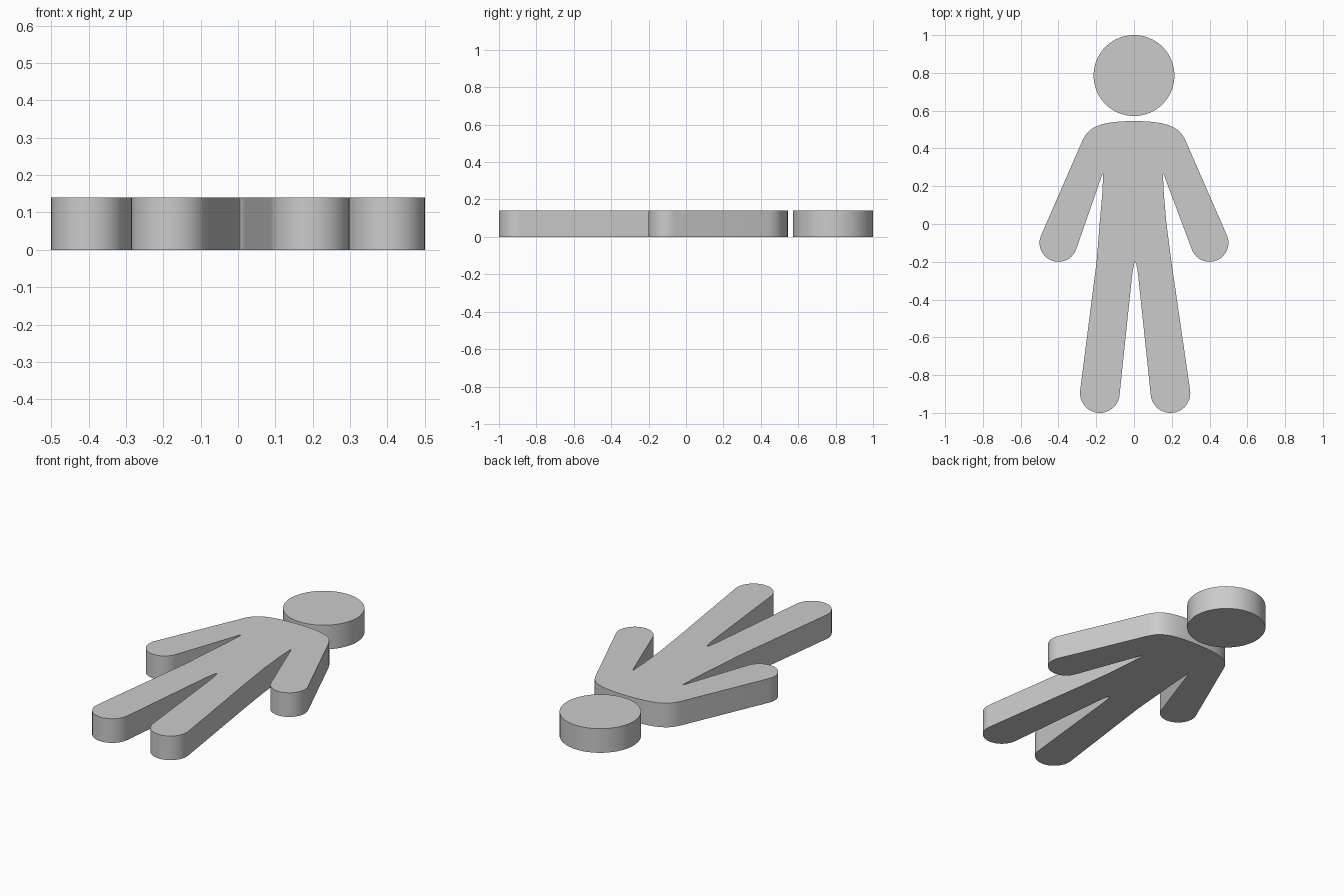
import bpy, bmesh
from math import cos, sin, radians
from mathutils import Vector
from mathutils.geometry import interpolate_bezier

if "Cube" in bpy.data.objects:
    bpy.data.objects.remove(bpy.data.objects["Cube"])

HEIGHT = 0.14


def arc(cx, cy, r, a0, a1, n=24):
    angles = [radians(a0 + (a1 - a0) * i / n) for i in range(n + 1)]
    return [(cx + r * cos(a), cy + r * sin(a)) for a in angles]


def bezier(a, b, c, d, n=12):
    pts = interpolate_bezier(*[Vector((*p, 0)) for p in (a, b, c, d)], n)
    return [(p.x, p.y) for p in pts]


def half_outline(pit, leg):
    # From neck to crotch; pit and leg set the small left/right offsets
    pts = bezier((0, .545), (.06, .545), (.12, .54), (.16, .53))
    pts += bezier((.16, .53), (.22, .515), (.253, .488), (.275, .437))[1:]
    pts += arc(.4, -.1, .1, 23.3, -158)                      # hand
    pts += bezier((pit + .010, .245), (pit + .002, .268),
                  (pit - .002, .275), (pit, .245), 6)        # armpit
    pts += [(pit + .004, .16), (pit + .018, .0), (.198, -.2)]  # waist
    pts += arc(leg, -.895, .105, 8, -174)                    # foot
    pts += bezier((leg - .17, -.28), (leg - .177, -.225),
                  (leg - .182, -.202), (leg - .188, -.2), 8)  # crotch
    return pts


def slab(name, outline):
    bm = bmesh.new()
    face = bm.faces.new([bm.verts.new((x, y, 0)) for x, y in outline])
    top = bmesh.ops.extrude_face_region(bm, geom=[face])["geom"]
    bmesh.ops.translate(bm, vec=(0, 0, HEIGHT),
                        verts=[v for v in top if isinstance(v, bmesh.types.BMVert)])
    bmesh.ops.recalc_face_normals(bm, faces=bm.faces)
    mesh = bpy.data.meshes.new(name)
    bm.to_mesh(mesh)
    bm.free()
    obj = bpy.data.objects.new(name, mesh)
    bpy.context.collection.objects.link(obj)
    bpy.ops.object.select_all(action='DESELECT')
    obj.select_set(True)
    bpy.context.view_layer.objects.active = obj
    bpy.ops.object.shade_smooth_by_angle(angle=radians(30))


# Head disc
slab("head", arc(0, .786, .214, 0, 360 - 360 / 96, 95))

# Torso with arms and legs: right half, then mirrored left half
right = half_outline(.154, .193)
left = [(-x, y) for x, y in half_outline(.164, .181)]
slab("body", right + left[:0:-1])
